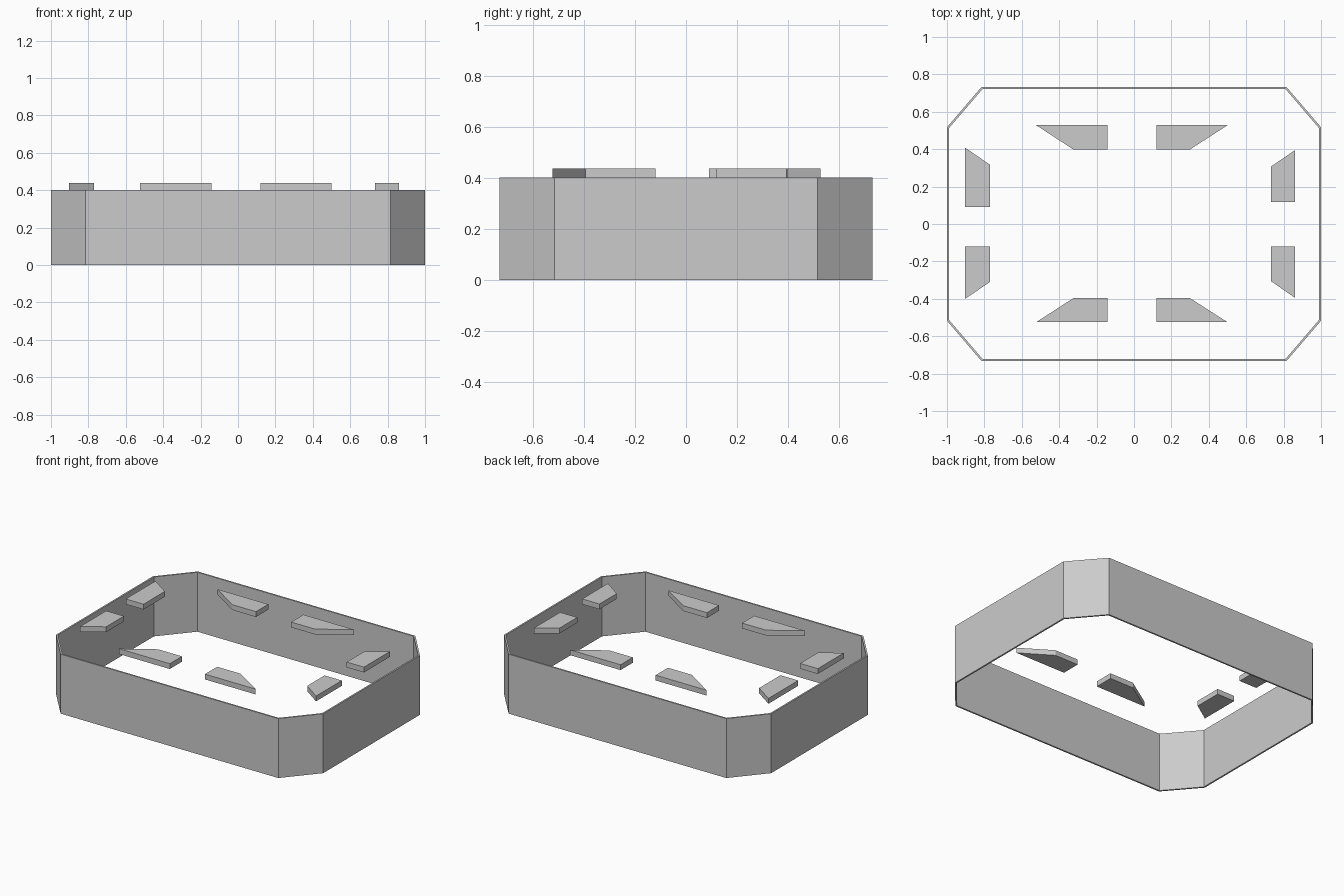
import bpy
import bmesh

default = bpy.data.objects.get("Cube")
if default:
    bpy.data.objects.remove(default, do_unlink=True)

WALL_HEIGHT = 0.402
PAD_HEIGHT = 0.036

grey = bpy.data.materials.new("plain grey")
grey.use_nodes = True
colour = (0.6, 0.6, 0.6, 1)
grey.diffuse_color = colour
grey.node_tree.nodes["Principled BSDF"].inputs["Base Color"].default_value = colour


def extrude_outline(name, outline, base, height, capped=True):
    """Raise a flat outline into a prism, or into an open band of walls."""
    bm = bmesh.new()
    floor = bm.faces.new([bm.verts.new((x, y, base)) for x, y in outline])
    raised = bmesh.ops.extrude_face_region(bm, geom=[floor], use_keep_orig=True)["geom"]
    bmesh.ops.translate(bm, vec=(0, 0, height),
                        verts=[g for g in raised if isinstance(g, bmesh.types.BMVert)])
    if not capped:
        caps = [f for f in bm.faces if len(f.verts) == len(outline)]
        bmesh.ops.delete(bm, geom=caps, context="FACES_ONLY")
    bmesh.ops.recalc_face_normals(bm, faces=bm.faces)
    mesh = bpy.data.meshes.new(name)
    bm.to_mesh(mesh)
    bm.free()
    mesh.materials.append(grey)
    obj = bpy.data.objects.new(name, mesh)
    bpy.context.collection.objects.link(obj)
    return obj


# Thin surrounding wall with cut corners
X, Y, CX, CY = 1.0, 0.733, 0.815, 0.517
wall = extrude_outline("outer_wall",
                       [(CX, -Y), (X, -CY), (X, CY), (CX, Y),
                        (-CX, Y), (-X, CY), (-X, -CY), (-CX, -Y)],
                       0, WALL_HEIGHT, capped=False)
shell = wall.modifiers.new("thickness", "SOLIDIFY")
shell.thickness = 0.011
shell.offset = -1
shell.use_even_offset = True

# Long-side pads: square end, outer tip, inner tip along x
for side, square, tip, inner in (("left", 0.12, 0.5, 0.297),
                                 ("right", -0.143, -0.523, -0.322)):
    for end, near, far in (("front", -0.395, -0.525), ("back", 0.397, 0.528)):
        extrude_outline(f"{end}_pad_{side}",
                        [(square, near), (inner, near), (tip, far), (square, far)],
                        WALL_HEIGHT, PAD_HEIGHT)

# Short-side pads: inner and outer x, then square end, outer tip, inner tip along y
for side, near, far, ends in (
        ("left", 0.732, 0.861, {"front": (-0.12, -0.395, -0.305), "back": (0.117, 0.395, 0.307)}),
        ("right", -0.77, -0.903, {"front": (-0.12, -0.4, -0.31), "back": (0.09, 0.408, 0.317)})):
    for end, (square, tip, inner) in ends.items():
        extrude_outline(f"{side}_pad_{end}",
                        [(near, square), (near, inner), (far, tip), (far, square)],
                        WALL_HEIGHT, PAD_HEIGHT)
